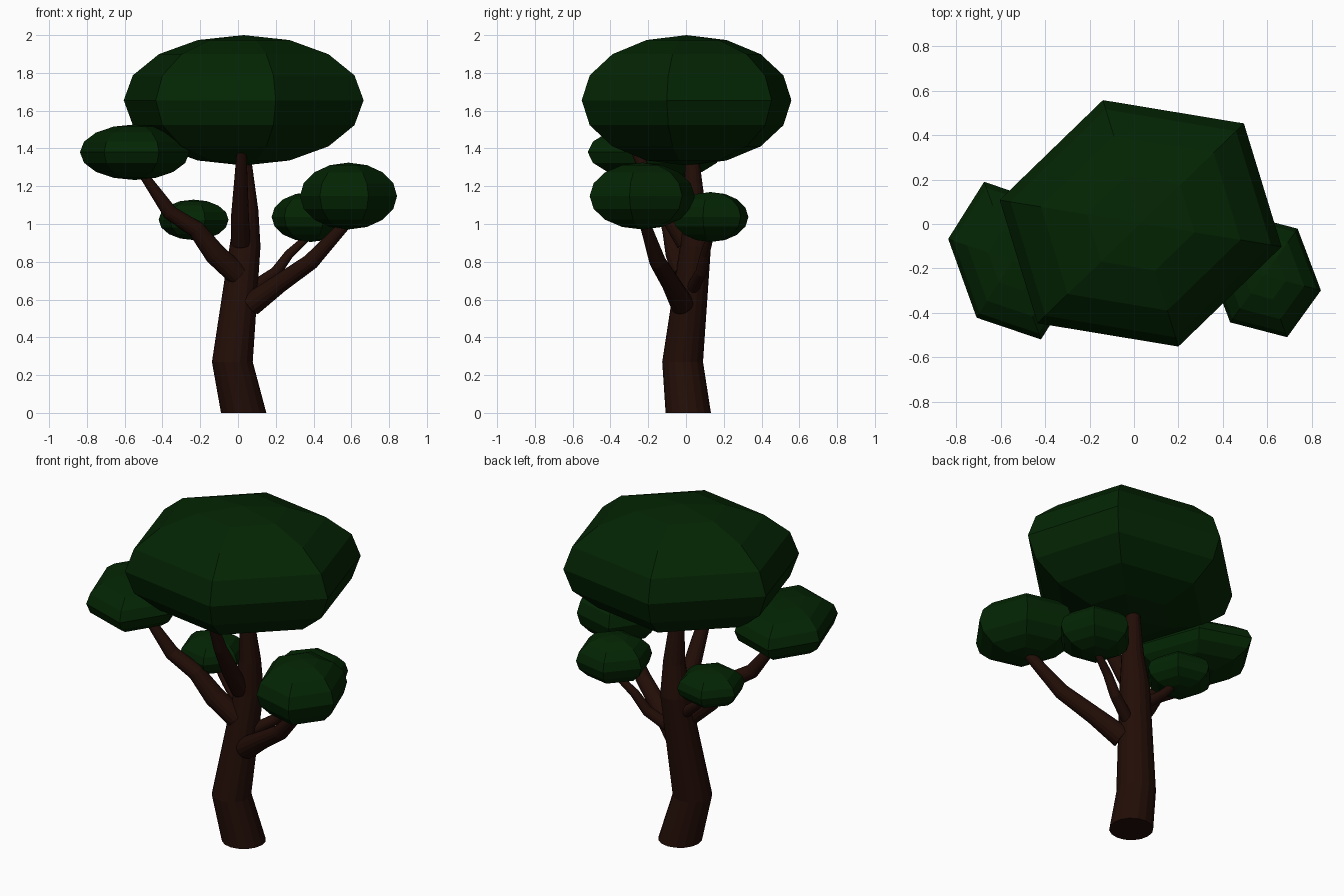
import bpy, bmesh, math
from mathutils import Vector, Matrix

if "Cube" in bpy.data.objects:
    bpy.data.objects.remove(bpy.data.objects["Cube"])


def material(name, rgb):
    m = bpy.data.materials.new(name)
    m.diffuse_color = (*rgb, 1)
    m.use_nodes = True
    m.node_tree.nodes["Principled BSDF"].inputs["Base Color"].default_value = m.diffuse_color
    return m


BARK = material("bark", (0.016, 0.004, 0.002))
LEAF = material("leaf", (0.001, 0.018, 0.001))


def finish(bm, name, mat):
    bmesh.ops.recalc_face_normals(bm, faces=bm.faces)
    me = bpy.data.meshes.new(name)
    bm.to_mesh(me)
    bm.free()
    me.materials.append(mat)
    ob = bpy.data.objects.new(name, me)
    bpy.context.collection.objects.link(ob)
    return ob


def limb(name, path, upright=False, sides=16):
    """Tapered tube through (x, y, z, radius) points."""
    bm = bmesh.new()
    pts = [Vector(p[:3]) for p in path]
    rings = []
    for i, p in enumerate(pts):
        t = pts[min(i + 1, len(pts) - 1)] - pts[max(i - 1, 0)]
        q = Vector((0, 0, 1)).rotation_difference(Vector((0, 0, 1)) if upright else t)
        r = path[i][3]
        rings.append([bm.verts.new(p + q @ Vector((r * math.cos(a), r * math.sin(a), 0)))
                      for a in (2 * math.pi * k / sides for k in range(sides))])
    for a, b in zip(rings, rings[1:]):
        for k in range(sides):
            n = (k + 1) % sides
            bm.faces.new((a[k], a[n], b[n], b[k]))
    bm.faces.new(rings[0][::-1])
    bm.faces.new(rings[-1])
    return finish(bm, name, BARK)


def foliage(name, centre, height, u, v):
    """Six-sided sphere; u and v are two neighbouring corners of its equator."""
    u, v = Vector(u), Vector(v)
    w = (v - u / 2) / math.sin(math.pi / 3)
    m = Matrix(((u.x, w.x, 0, centre[0]), (u.y, w.y, 0, centre[1]),
                (0, 0, height, centre[2]), (0, 0, 0, 1)))
    bm = bmesh.new()
    bmesh.ops.create_uvsphere(bm, u_segments=6, v_segments=8, radius=1,
                              matrix=m @ Matrix.Rotation(math.pi / 2, 4, 'Z'))
    return finish(bm, name, LEAF)


# Trunk
limb("trunk", [(.03, .012, 0, .12), (-.03, -.018, .27, .108), (.037, .05, .88, .082),
               (.047, .045, 1.07, .061), (.03, .03, 1.42, .03)], upright=True)

# Main branches
limb("left_branch", [(.0, -.01, .73, .06), (-.12, -.05, .84, .058), (-.22, -.08, .97, .046),
                     (-.36, -.11, 1.06, .04), (-.5, -.15, 1.26, .024)])
limb("right_branch", [(.07, -.02, .575, .063), (.22, -.08, .685, .05),
                      (.385, -.15, .8, .044), (.58, -.22, 1.01, .028)])
limb("front_branch", [(.015, .0, .9, .052), (.01, -.08, 1.03, .048),
                      (.015, -.19, 1.22, .036), (.02, -.28, 1.42, .024)])

# Thin branches
limb("back_right_branch", [(.06, .03, .65, .035), (.2, .08, .745, .03),
                           (.27, .1, .84, .025), (.38, .13, .94, .018)])
limb("back_left_branch", [(-.02, .05, .78, .034), (-.13, .08, .87, .026), (-.23, .1, .98, .018)])

# Foliage clumps
foliage("main_canopy", (.03, .003, 1.655), .345, (.635, -.105), (.465, .45))
foliage("left_foliage", (-.547, -.165, 1.38), .147, (-.128, .355), (-.29, .098))
foliage("right_foliage", (.585, -.232, 1.148), .177, (.105, -.278), (.257, -.067))
foliage("back_right_foliage", (.385, .13, 1.037), .132, (.207, -.04), (.14, .16))
foliage("back_left_foliage", (-.235, .1, 1.022), .107, (.185, -.04), (.125, .14))
